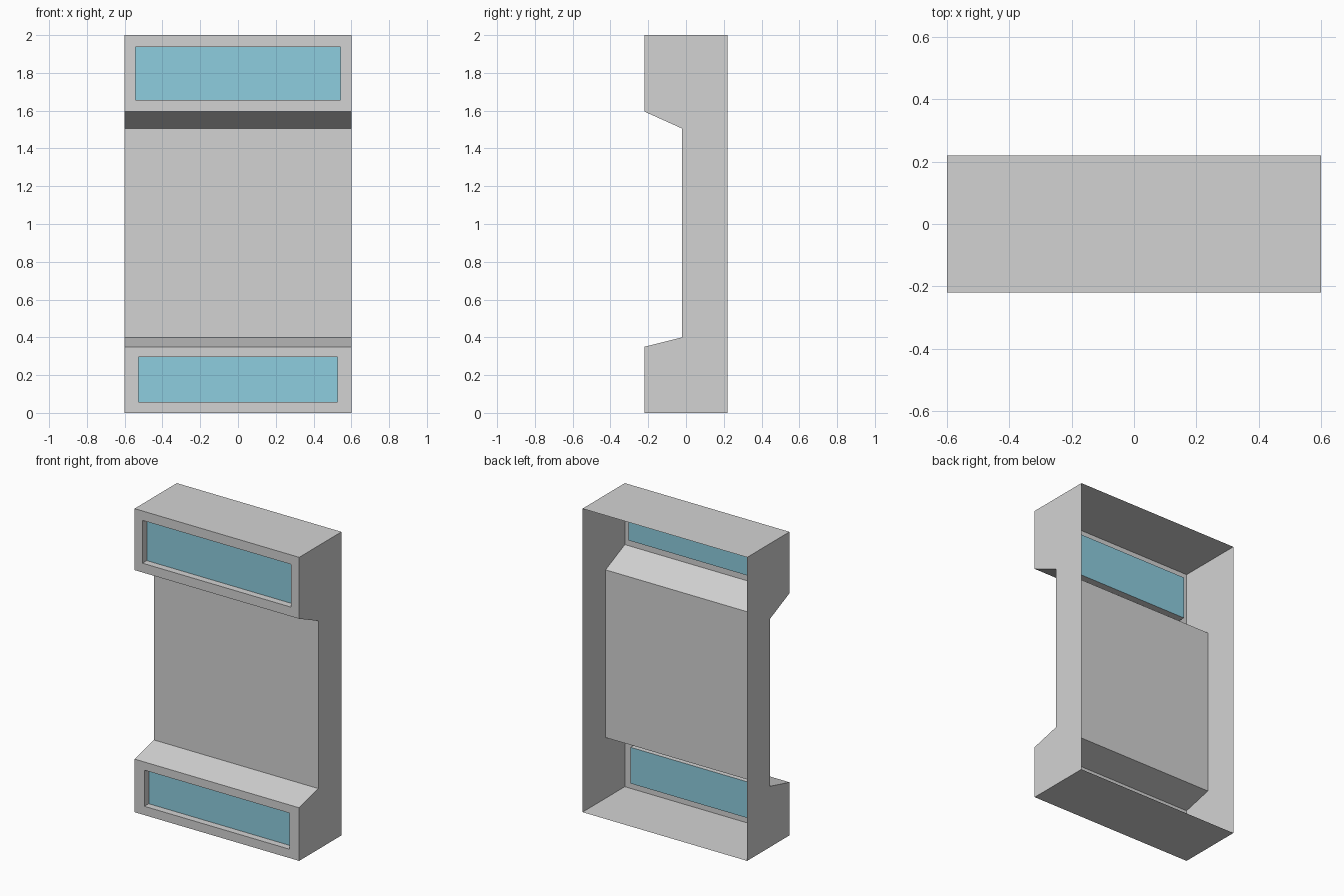
import bpy, bmesh

cube = bpy.data.objects.get("Cube")
if cube:
    bpy.data.objects.remove(cube, do_unlink=True)

HALF_WIDTH = 0.6
RECESS = 0.045


def make_material(name, rgb):
    mat = bpy.data.materials.new(name)
    mat.use_nodes = True
    color = (*rgb, 1)
    mat.diffuse_color = color
    mat.node_tree.nodes["Principled BSDF"].inputs["Base Color"].default_value = color
    return mat


def finish(bm, name, mat):
    mesh = bpy.data.meshes.new(name)
    bm.to_mesh(mesh)
    bm.free()
    mesh.materials.append(mat)
    obj = bpy.data.objects.new(name, mesh)
    bpy.context.collection.objects.link(obj)


def window_ring(bm, half, low, high, y):
    """Rectangle of corners facing the front."""
    return [bm.verts.new((x, y, z)) for x, z in
            ((-half, low), (half, low), (half, high), (-half, high))]


def bridge(bm, outer, inner):
    for i in range(4):
        j = (i + 1) % 4
        bm.faces.new((outer[i], outer[j], inner[j], inner[i]))


grey = make_material("light grey", (0.65, 0.65, 0.65))
blue = make_material("pale blue glass", (0.27, 0.61, 0.735))

# Side outline (y, z), from the open back round the front
profile = [(0.22, 0), (-0.22, 0), (-0.22, 0.35), (-0.02, 0.40),
           (-0.02, 1.505), (-0.22, 1.595), (-0.22, 2), (0.22, 2)]
# Profile segment: (name, half width, bottom, top)
windows = {1: ("lower_window", 0.528, 0.058, 0.296),
           5: ("upper_window", 0.542, 1.656, 1.938)}

# Hollow casing with an open back and recessed window openings
bm = bmesh.new()
left = [bm.verts.new((HALF_WIDTH, y, z)) for y, z in profile]
right = [bm.verts.new((-HALF_WIDTH, y, z)) for y, z in profile]
bm.faces.new(right)
bm.faces.new(left[::-1])
for i in range(len(profile) - 1):
    panel = [right[i], left[i], left[i + 1], right[i + 1]]
    if i in windows:
        name, half, low, high = windows[i]
        y = profile[i][0]
        opening = window_ring(bm, half, low, high, y)
        recess = window_ring(bm, half, low, high, y + RECESS)
        bridge(bm, panel, opening)
        bridge(bm, opening, recess)
    else:
        bm.faces.new(panel)
finish(bm, "casing", grey)

# Glass panes at the back of the recesses
for i, (name, half, low, high) in windows.items():
    bm = bmesh.new()
    bm.faces.new(window_ring(bm, half, low, high, profile[i][0] + RECESS))
    finish(bm, name, blue)
